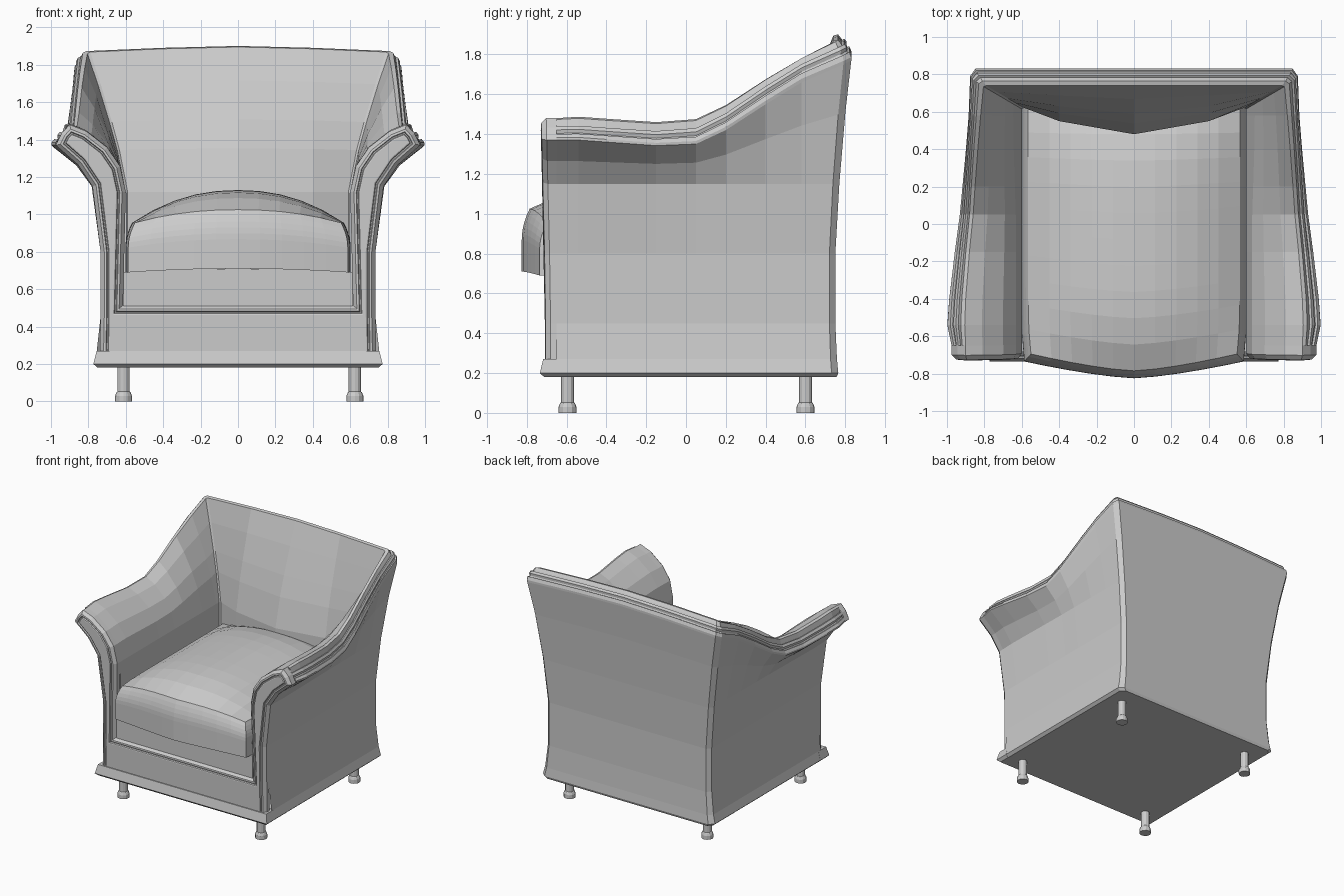
import bpy, bmesh, math
from mathutils import Vector

cube = bpy.data.objects.get("Cube")
if cube:
    bpy.data.objects.remove(cube)

fabric = bpy.data.materials.new("light_grey_fabric")
fabric.use_nodes = True
GREY = (0.6, 0.6, 0.6, 1)
fabric.diffuse_color = GREY
fabric.node_tree.nodes["Principled BSDF"].inputs["Base Color"].default_value = GREY


def finish(bm, name):
    bmesh.ops.recalc_face_normals(bm, faces=bm.faces)
    mesh = bpy.data.meshes.new(name)
    bm.to_mesh(mesh)
    bm.free()
    mesh.materials.append(fabric)
    ob = bpy.data.objects.new(name, mesh)
    bpy.context.collection.objects.link(ob)


def mix(a, b, t):
    return a + (b - a) * t


# Shared profile rows, blended from flared arm to upright back
SKIRT = [(0.015, 0.18), (0.037, 0.2), (0.02, 0.27), (0, 0.45), (0, 0.8)]
RIM = [(0, 0), (.06, .008), (.22, .008), (.27, -.005), (.34, -.005),
       (.4, .009), (.55, .009), (.6, -.004), (.66, 0), (.85, .012), (1, 0)]
ROLL = [(.1, .23, .3, .28), (.34, .5, .67, .58), (.62, .7, .9, .78), (1, 1, 1, 1)]
CUSHION_LINE, WELL, BREAK = 1.12, 0.5, 1.15


def section(base, rim, crest, inner, zo, zi, w, out, plain=False):
    """Outer wall up, piped rim across, inner wall down."""
    base, rim, crest, inner, out = map(Vector, (base, rim, crest, inner, out))
    pts = [(*(base + out * o), z) for o, z in SKIRT]
    pts.append((*base.lerp(rim, mix(0.18, 0.25, w)), BREAK))
    pts.append((*base.lerp(rim, mix(0.5, 0.63, w)), mix(BREAK, zo, mix(0.52, 0.58, w))))
    normal = Vector((out.x * 0.6, out.y, 0.8))
    o3, c3 = Vector((*rim, zo)), Vector((*crest, zi))
    for t, n in ([(0, 0), (0.5, 0.01), (1, 0)] if plain else RIM):
        pts.append(tuple(o3.lerp(c3, t) + normal * (n + 0.1 * w * t * (1 - t))))
    for za, zb, fa, fb in ROLL:
        pts.append((*crest.lerp(inner, mix(fa, fb, w)), mix(zi, CUSHION_LINE, mix(za, zb, w))))
    pts.append((*inner, WELL))
    return pts


def arm(y, xo, zo, xc, zi, w, plain=False):
    return section((0.735, y), (xo, y), (xc, y), (0.6, y), zo, zi, w, (1, 0), plain)


FRONT = (-0.65, 0.975, 1.37, 0.90, 1.48, 0)
half = [arm(*s) for s in (
    FRONT,
    (-0.54, 0.998, 1.37, 0.905, 1.487, 0),
    (-0.4, 0.988, 1.36, 0.9, 1.477, 0),
    (-0.15, 0.958, 1.342, 0.88, 1.46, 0.05),
    (0.05, 0.93, 1.35, 0.86, 1.475, 0.2),
    (0.2, 0.915, 1.42, 0.85, 1.545, 0.4),
    (0.4, 0.895, 1.55, 0.835, 1.675, 0.7),
    (0.58, 0.88, 1.66, 0.82, 1.78, 0.9))]
half.append(section((.735, .72), (.872, .79), (.805, .735), (.6, .615), 1.75, 1.86, 1, (1, .3)))
half.append(section((.705, .75), (.845, .83), (.79, .74), (.59, .622), 1.77, 1.868, 1, (.8, .4)))
for x, y, lift in ((0.4, 0.55, 0.02), (0, 0.48, 0.03)):
    half.append(section((x, .75), (x, .83), (x, .74), (x, y), 1.77 + lift, 1.865 + lift, 1, (0, .4)))

# Upholstered shell: sections lofted round the U of arms and back
stations = half + [[(-x, y, z) for x, y, z in s] for s in reversed(half[:-1])]
bm = bmesh.new()
grid = [[bm.verts.new(p) for p in s] for s in stations]
for a, b in zip(grid, grid[1:]):
    for i in range(len(a) - 1):
        bm.faces.new((a[i], b[i], b[i + 1], a[i + 1]))
bm.faces.new([s[0] for s in grid])
finish(bm, "arms_and_back")

# Front frame: U-shaped face with stepped piping, leaning out towards the top
side = [(0.74, FRONT[0], 0.2)] + arm(*FRONT, plain=True)[3:]
side[-1] = (0.615, FRONT[0], 0.515)
outline = side + [(-x, y, z) for x, y, z in reversed(side)]
bm = bmesh.new()
face = bm.faces.new([bm.verts.new(p) for p in outline])
face.normal_update()
if face.normal.y > 0:
    face.normal_flip()
res = bmesh.ops.extrude_face_region(bm, geom=[face])
bmesh.ops.translate(bm, vec=(0, -0.03, 0), verts=[v for v in res["geom"] if isinstance(v, bmesh.types.BMVert)])
bm.faces.remove(face)
face = next(f for f in res["geom"] if isinstance(f, bmesh.types.BMFace))
bm.normal_update()
for thickness, depth in ((.02, .025), (.012, .002), (.004, -.01), (.006, 0), (.004, .01), (.006, .002)):
    bmesh.ops.inset_region(bm, faces=[face], thickness=thickness, depth=depth, use_even_offset=True)
for v in bm.verts:
    if v.co.y < FRONT[0] - 0.01:
        v.co.y -= 0.02 * max(0, (v.co.z - 0.6) / 0.8)
finish(bm, "front_frame")


def block(name, shape, cuts):
    bm = bmesh.new()
    bmesh.ops.create_cube(bm, size=2)
    bmesh.ops.subdivide_edges(bm, edges=bm.edges, cuts=cuts, use_grid_fill=True)
    for v in bm.verts:
        v.co = shape(*v.co)
    finish(bm, name)


# Flared skirt under the front frame, following the shell's own skirt rows
def skirt_shape(u, v, w):
    out, z = SKIRT[round(w) + 1]
    return Vector((u * (0.736 + out), mix(-0.697 - out, -0.62, (v + 1) / 2), z))


# Seat deck below the cushion
def deck_shape(u, v, w):
    return Vector((0.612 * u, mix(-0.685, 0.6, (v + 1) / 2),
                   mix(0.45, 0.69 + 0.02 * (1 - u * u), (w + 1) / 2)))


# Domed cushion with a bowed front and softened top edge
def cushion_shape(u, v, w):
    h = (w + 1) / 2
    soft = 0.04 * max(0, (h - 0.5) / 0.5) ** 2
    top = 0.955 + 0.175 * (1 - abs(u) ** 2.2) * (1 - 0.6 * abs(v) ** 4)
    front = -0.735 - 0.09 * (1 - abs(u) ** 1.4)
    x = u * (0.602 - soft * 0.9 - 0.015 * max(0, -v) ** 6)
    y = mix(front + soft, 0.62, (v + 1) / 2)
    return Vector((x, y, mix(0.69 + 0.02 * (1 - u * u), top, h)))


block("front_skirt", skirt_shape, 1)
block("seat_deck", deck_shape, 5)
block("seat_cushion", cushion_shape, 9)

# Four turned legs
LEG = [(0.045, 0), (0.045, 0.03), (0.038, 0.048), (0.033, 0.052), (0.033, 0.2)]
SIDES = 12
for end, y in (("front", -0.595), ("back", 0.6)):
    for hand, x in (("left", 0.625), ("right", -0.612)):
        bm = bmesh.new()
        rings = [[bm.verts.new((x + r * math.cos(k * math.tau / SIDES), y + r * math.sin(k * math.tau / SIDES), z))
                  for k in range(SIDES)] for r, z in LEG]
        for a, b in zip(rings, rings[1:]):
            for k in range(SIDES):
                n = (k + 1) % SIDES
                bm.faces.new((a[k], a[n], b[n], b[k]))
        bm.faces.new(rings[0])
        bm.faces.new(rings[-1])
        finish(bm, f"{end}_{hand}_leg")
